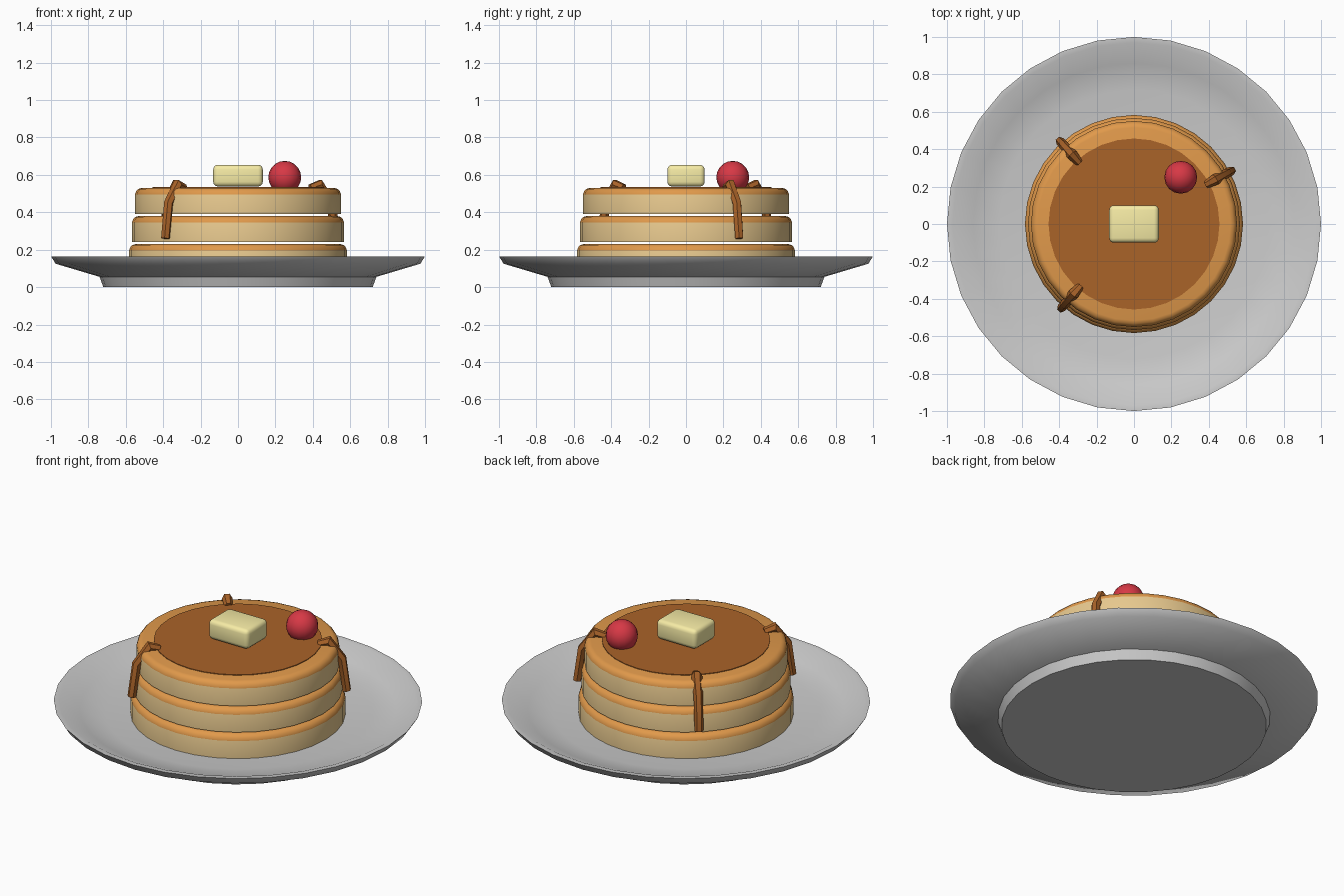
import bpy, bmesh, math

if "Cube" in bpy.data.objects:
    bpy.data.objects.remove(bpy.data.objects["Cube"])


def material(name, rgb):
    m = bpy.data.materials.new(name)
    m.diffuse_color = (*rgb, 1)
    m.use_nodes = True
    m.node_tree.nodes["Principled BSDF"].inputs["Base Color"].default_value = m.diffuse_color
    return m


CRUST = material("golden_crust", (0.75, 0.32, 0.07))
CAKE = material("cake_side", (0.8, 0.58, 0.27))
SYRUP = material("syrup", (0.4, 0.125, 0.022))
BUTTER = material("butter", (0.93, 0.84, 0.38))
BERRY = material("berry", (0.68, 0.04, 0.06))


def smooth(ob, angle=35):
    bpy.ops.object.select_all(action='DESELECT')
    ob.select_set(True)
    bpy.context.view_layer.objects.active = ob
    bpy.ops.object.shade_smooth_by_angle(angle=math.radians(angle))


def lathe(name, profile, mats=(), band_mats=None, n=32, angle=35):
    """Revolve (r, z) points; both ends of the profile are capped."""
    bm = bmesh.new()
    rings = [[bm.verts.new((r * math.cos(2 * math.pi * i / n),
                            r * math.sin(2 * math.pi * i / n), z))
              for i in range(n)] for r, z in profile]
    bm.faces.new(rings[0][::-1])
    for k, (a, b) in enumerate(zip(rings, rings[1:])):
        for i in range(n):
            j = (i + 1) % n
            f = bm.faces.new((a[i], a[j], b[j], b[i]))
            f.material_index = band_mats[k] if band_mats else 0
    top = bm.faces.new(rings[-1])
    top.material_index = band_mats[-1] if band_mats else 0
    me = bpy.data.meshes.new(name)
    bm.to_mesh(me)
    bm.free()
    ob = bpy.data.objects.new(name, me)
    bpy.context.collection.objects.link(ob)
    for m in mats:
        me.materials.append(m)
    smooth(ob, angle)
    return ob


# Plate with foot, flared underside and raised rim
lathe("plate", [(0.72, 0), (0.74, 0.055), (0.975, 0.125), (1.0, 0.165),
                (0.97, 0.165), (0.86, 0.115), (0.72, 0.09)], angle=50)

# Three stacked pancakes with rounded golden tops
for i, r in enumerate((0.583, 0.567, 0.551)):
    z = 0.09 + 0.15 * i
    lathe(f"pancake_{i + 1}", [(r, z), (r, z + 0.105), (r - 0.006, z + 0.122),
                               (r - 0.018, z + 0.135), (r - 0.035, z + 0.14)],
          (CAKE, CRUST), (0, 1, 1, 1, 1), angle=45)

# Syrup pool
lathe("syrup_pool", [(0.457, 0.515), (0.457, 0.534)], (SYRUP,))

# Syrup drips running over the edge
for i, a in enumerate((0.5, 2.3, 4.0)):
    cu = bpy.data.curves.new(f"syrup_drip_{i + 1}", 'CURVE')
    cu.dimensions = '3D'
    cu.bevel_depth = 0.027
    cu.bevel_resolution = 1
    cu.use_fill_caps = True
    path = [(0.44, 0.53, 0.8), (0.495, 0.548, 1.1), (0.568, 0.45, 0.95), (0.594, 0.26, 0.9)]
    sp = cu.splines.new('POLY')
    sp.points.add(len(path) - 1)
    for p, (r, z, w) in zip(sp.points, path):
        p.co = (r * math.cos(a), r * math.sin(a), z, 1)
        p.radius = w
    cu.materials.append(SYRUP)
    ob = bpy.data.objects.new(cu.name, cu)
    bpy.context.collection.objects.link(ob)
    bpy.ops.object.select_all(action='DESELECT')
    ob.select_set(True)
    bpy.context.view_layer.objects.active = ob
    bpy.ops.object.convert(target='MESH')
    smooth(bpy.context.object, 30)

# Butter pat
bpy.ops.mesh.primitive_cube_add(size=1, location=(0, 0, 0.596))
ob = bpy.context.object
ob.name = "butter_pat"
ob.scale = (0.265, 0.2, 0.116)
bpy.ops.object.transform_apply(location=False, rotation=False, scale=True)
bev = ob.modifiers.new("bevel", 'BEVEL')
bev.width = 0.025
bev.segments = 3
ob.data.materials.append(BUTTER)
bpy.ops.object.modifier_apply(modifier="bevel")
smooth(ob)

# Berry
bpy.ops.mesh.primitive_uv_sphere_add(segments=16, ring_count=10, radius=0.088,
                                     location=(0.25, 0.25, 0.587))
ob = bpy.context.object
ob.name = "berry"
ob.data.materials.append(BERRY)
smooth(ob, 60)
